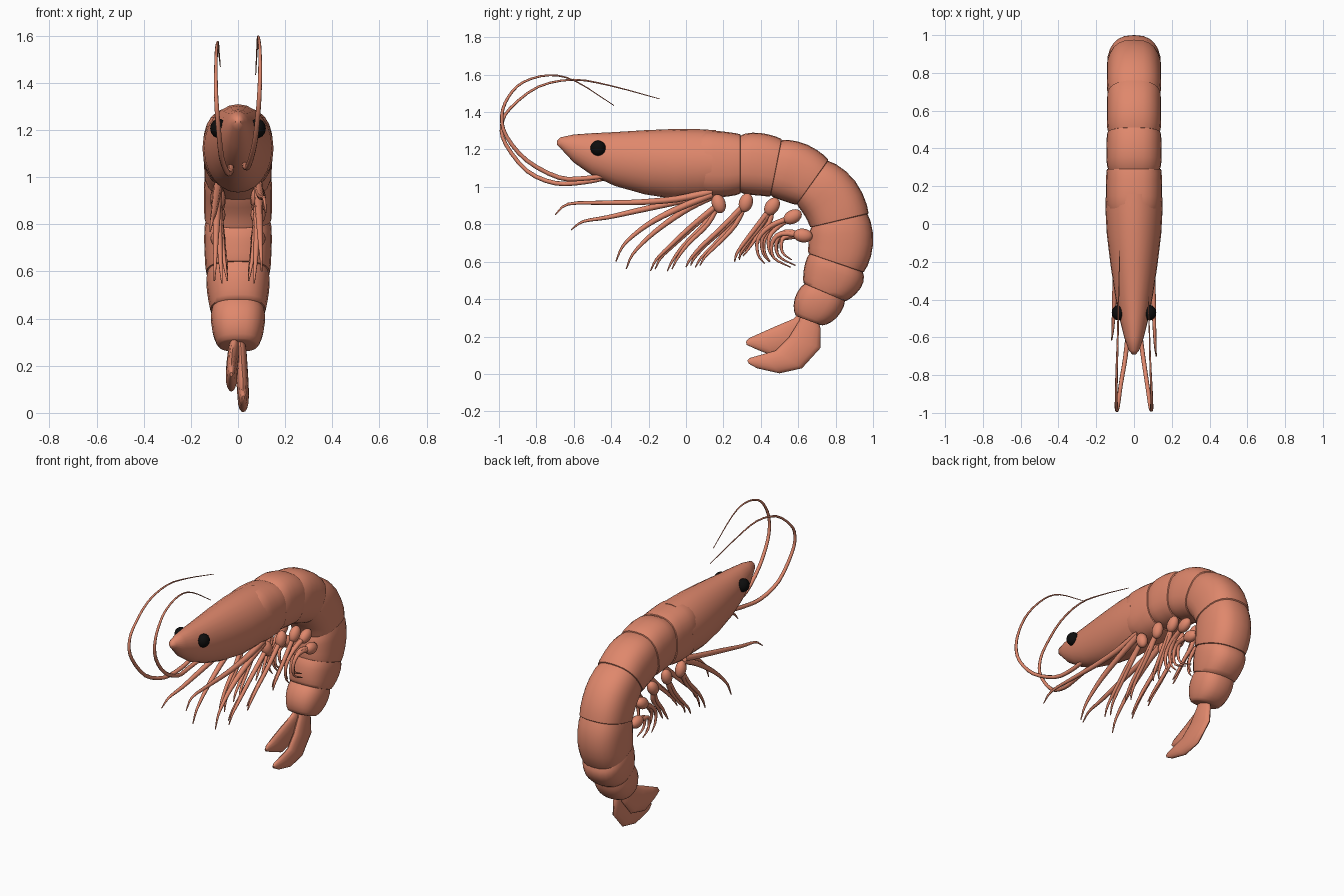
import bpy, bmesh, math
from mathutils import Vector


def material(name, rgb):
    m = bpy.data.materials.new(name)
    m.diffuse_color = (*rgb, 1)
    return m


SHELL = material("coral_shell", (0.74, 0.245, 0.15))
BLACK = material("eye_black", (0.004, 0.004, 0.004))


def finish(obj, mat, angle=50):
    obj.data.materials.append(mat)
    bpy.ops.object.select_all(action='DESELECT')
    obj.select_set(True)
    bpy.context.view_layer.objects.active = obj
    bpy.ops.object.shade_smooth_by_angle(angle=math.radians(angle))


def skin(name, rings, mat=SHELL):
    """Join rings of points into a closed, capped skin."""
    bm = bmesh.new()
    vs = [[bm.verts.new(p) for p in r] for r in rings]
    n = len(vs[0])
    for a, b in zip(vs, vs[1:]):
        for i in range(n):
            j = (i + 1) % n
            bm.faces.new((a[i], a[j], b[j], b[i]))
    bm.faces.new(vs[0][::-1])
    bm.faces.new(vs[-1])
    bmesh.ops.recalc_face_normals(bm, faces=bm.faces)
    me = bpy.data.meshes.new(name)
    bm.to_mesh(me)
    bm.free()
    obj = bpy.data.objects.new(name, me)
    bpy.context.collection.objects.link(obj)
    finish(obj, mat)
    return obj


def power(v, e):
    return math.copysign(abs(v) ** e, v)


def section(outer, inner, half, x=0, n=2.0, scale=1.0, sides=24):
    """Rounded ring spanning outer to inner (y, z) points, half wide in x."""
    o, i = Vector((0, *outer)), Vector((0, *inner))
    mid, arm = (o + i) / 2, (o - i) / 2 * scale
    ring = []
    for k in range(sides):
        t = math.tau * k / sides
        c, s = power(math.cos(t), 2 / n), power(math.sin(t), 2 / n)
        ring.append(mid + arm * c + Vector((x + half * scale * s, 0, 0)))
    return ring


def spline(pts, steps=3):
    """Smooth path through the points."""
    p = [Vector(q) for q in pts]
    p = [2 * p[0] - p[1]] + p + [2 * p[-1] - p[-2]]
    out = []
    for a, b, c, d in zip(p, p[1:], p[2:], p[3:]):
        for k in range(steps):
            t = k / steps
            out.append(0.5 * (2 * b + (c - a) * t + (2 * a - 5 * b + 4 * c - d) * t * t
                              + (3 * b - a - 3 * c + d) * t ** 3))
    return out + [p[-2]]


def strand(name, pts, r0, r1, sides=8):
    """Tapering limb along a path."""
    path = spline(pts)
    rings, last = [], len(path) - 1
    for k, p in enumerate(path):
        d = (path[min(k + 1, last)] - path[max(k - 1, 0)]).normalized()
        u = d.cross(Vector((1, 0, 0))).normalized()
        v = d.cross(u)
        r = r0 + (r1 - r0) * (k / last) ** 1.5
        rings.append([p + (u * math.cos(math.tau * i / sides)
                           + v * math.sin(math.tau * i / sides)) * r for i in range(sides)])
    return skin(name, rings)


def ball(name, loc, size, mat, tilt=0):
    bpy.ops.mesh.primitive_uv_sphere_add(segments=16, ring_count=10, location=loc, rotation=(tilt, 0, 0))
    obj = bpy.context.object
    obj.name = name
    obj.scale = size
    finish(obj, mat, 80)


# Carapace: top point, bottom point, half width
HEAD = [
    ((-0.69, 1.245), (-0.69, 1.225), 0.010), ((-0.67, 1.265), (-0.665, 1.20), 0.028),
    ((-0.60, 1.28), (-0.60, 1.13), 0.052), ((-0.50, 1.287), (-0.50, 1.06), 0.077),
    ((-0.38, 1.293), (-0.38, 1.005), 0.100), ((-0.22, 1.303), (-0.22, 0.96), 0.124),
    ((-0.05, 1.31), (-0.06, 0.935), 0.144), ((0.08, 1.308), (0.06, 0.935), 0.151),
    ((0.16, 1.303), (0.12, 0.945), 0.150),
]
skin("carapace", [section(o, i, w) for o, i, w in HEAD]
     + [section(*HEAD[-1], scale=0.93)])

# Abdomen plates: start, middle and end of each (outer, inner, half width)
SEAMS = [
    ((0.08, 1.30), (0.08, 0.955), 0.146), ((0.29, 1.28), (0.29, 0.965), 0.143),
    ((0.51, 1.255), (0.45, 0.95), 0.141), ((0.76, 1.145), (0.59, 0.905), 0.141),
    ((0.975, 0.86), (0.665, 0.785), 0.141), ((0.95, 0.545), (0.655, 0.645), 0.134),
    ((0.855, 0.39), (0.63, 0.485), 0.115), ((0.73, 0.26), (0.585, 0.315), 0.082),
]
MIDS = [
    ((0.19, 1.297), (0.19, 0.945), 0.149), ((0.40, 1.288), (0.37, 0.955), 0.146),
    ((0.65, 1.225), (0.52, 0.925), 0.144), ((0.905, 1.03), (0.635, 0.845), 0.144),
    ((1.0, 0.69), (0.655, 0.71), 0.143), ((0.935, 0.46), (0.63, 0.56), 0.131),
    ((0.805, 0.30), (0.58, 0.40), 0.109),
]


def quad(a, b, c, t):
    """Value at t on the parabola through a, b, c."""
    return a * (2 * t - 1) * (t - 1) + b * 4 * t * (1 - t) + c * t * (2 * t - 1)


for k, mid in enumerate(MIDS):
    trio = SEAMS[k], mid, SEAMS[k + 1]
    rings = []
    for t, sc in ((0, 0.96), (0.12, 0.995), (0.3, 1), (0.5, 1), (0.7, 1), (0.88, 1.01), (1, 1.005), (1.03, 0.9)):
        o, i = ([quad(*(s[e][c] for s in trio), t) for c in (0, 1)] for e in (0, 1))
        rings.append(section(o, i, quad(*(s[2] for s in trio), t), n=2.5, scale=sc))
    skin(f"abdomen_plate_{k + 1}", rings)

# Tail blades
LOWER = [((0.70, 0.32), (0.62, 0.34), 0.018), ((0.72, 0.24), (0.605, 0.285), 0.025),
         ((0.72, 0.14), (0.55, 0.195), 0.026), ((0.62, 0.03), (0.48, 0.125), 0.025),
         ((0.50, 0.003), (0.41, 0.105), 0.023), ((0.38, 0.03), (0.34, 0.085), 0.016),
         ((0.335, 0.055), (0.328, 0.072), 0.006)]
UPPER = [((0.69, 0.31), (0.62, 0.34), 0.018), ((0.68, 0.22), (0.575, 0.295), 0.025),
         ((0.60, 0.12), (0.48, 0.255), 0.026), ((0.48, 0.09), (0.39, 0.215), 0.024),
         ((0.38, 0.13), (0.335, 0.19), 0.016), ((0.325, 0.155), (0.32, 0.172), 0.006)]
for name, blade, x0, dx in (("lower_tail_blade", LOWER, 0.006, 0.016),
                            ("upper_tail_blade", UPPER, -0.012, -0.016)):
    last = len(blade) - 1
    skin(name, [section(o, i, w, x=x0 + dx * min(1, 2 * k / last), sides=16)
                for k, (o, i, w) in enumerate(blade)])

# Eyes
for s in (-1, 1):
    ball("eye", (s * 0.082, -0.47, 1.207), (0.036, 0.041, 0.041), BLACK)

# Feelers, one on each side with its own sweep
FEELERS = {
    1: [(-0.42, 1.06), (-0.55, 1.045), (-0.68, 1.05), (-0.85, 1.14), (-0.96, 1.27), (-0.985, 1.38),
        (-0.95, 1.48), (-0.87, 1.56), (-0.73, 1.597), (-0.59, 1.565), (-0.385, 1.435)],
    -1: [(-0.42, 1.05), (-0.55, 1.025), (-0.70, 1.02), (-0.85, 1.085), (-0.965, 1.23), (-0.985, 1.33),
         (-0.94, 1.42), (-0.79, 1.535), (-0.60, 1.573), (-0.40, 1.54), (-0.14, 1.47)],
}
FEELER_X = (0.03, 0.03, 0.045, 0.07, 0.085, 0.092, 0.094, 0.092, 0.086, 0.082, 0.075)
for s, pts in FEELERS.items():
    strand("feeler", [(s * x, *p) for x, p in zip(FEELER_X, pts)], 0.013, 0.002)

# Walking legs: side, end x, path
LEGS = [
    (1, 0.118, [(0.14, 0.975), (-0.05, 0.935), (-0.25, 0.918), (-0.45, 0.915), (-0.63, 0.908), (-0.70, 0.85)]),
    (-1, 0.118, [(0.14, 0.965), (-0.05, 0.92), (-0.25, 0.875), (-0.42, 0.837), (-0.55, 0.815), (-0.615, 0.77)]),
    (1, 0.10, [(0.14, 0.96), (-0.03, 0.89), (-0.17, 0.82), (-0.27, 0.75), (-0.34, 0.68), (-0.375, 0.60)]),
    (-1, 0.10, [(0.14, 0.95), (0.02, 0.89), (-0.10, 0.81), (-0.20, 0.73), (-0.285, 0.64), (-0.32, 0.56)]),
]
for s, x, pts in LEGS:
    n = len(pts) - 1
    strand("walking_leg", [(s * (0.085 + (x - 0.085) * k / n), *p) for k, p in enumerate(pts)],
           0.019, 0.003)

# Swimming legs: a rounded base on both sides, then a thin limb per side
SWIM = [
    ((0.175, 0.91), 0.3, [(0.03, 0.79), (-0.09, 0.68), (-0.16, 0.61), (-0.19, 0.55)],
     [(0.09, 0.79), (-0.01, 0.69), (-0.07, 0.61), (-0.10, 0.55)]),
    ((0.32, 0.915), -0.3, [(0.20, 0.79), (0.08, 0.68), (0.02, 0.61), (0.00, 0.57)],
     [(0.24, 0.79), (0.15, 0.69), (0.08, 0.62), (0.05, 0.57)]),
    ((0.46, 0.895), -0.6, [(0.38, 0.79), (0.31, 0.70), (0.27, 0.64), (0.26, 0.60)],
     [(0.42, 0.80), (0.36, 0.73), (0.31, 0.66), (0.28, 0.62)]),
    ((0.57, 0.84), -1.1, [(0.45, 0.79), (0.385, 0.72), (0.385, 0.64), (0.42, 0.59)],
     [(0.47, 0.78), (0.42, 0.72), (0.42, 0.65), (0.45, 0.60)]),
    ((0.625, 0.74), -1.7, [(0.51, 0.75), (0.46, 0.70), (0.47, 0.62), (0.56, 0.57)],
     [(0.54, 0.73), (0.49, 0.71), (0.49, 0.64), (0.54, 0.60)]),
]
for base, tilt, right, left in SWIM:
    for s, limb in ((1, right), (-1, left)):
        ball("swimming_leg_base", (s * 0.085, *base), (0.032, 0.037, 0.052), SHELL, tilt)
        for shift, x in ((0, 0.068), (0.025, 0.045)):
            pts = [base] + [(y + shift, z + shift * 0.4) for y, z in limb]
            strand("swimming_leg", [(s * (0.085 + (x - 0.085) * k / 4), *p)
                                    for k, p in enumerate(pts)], 0.015, 0.003)
